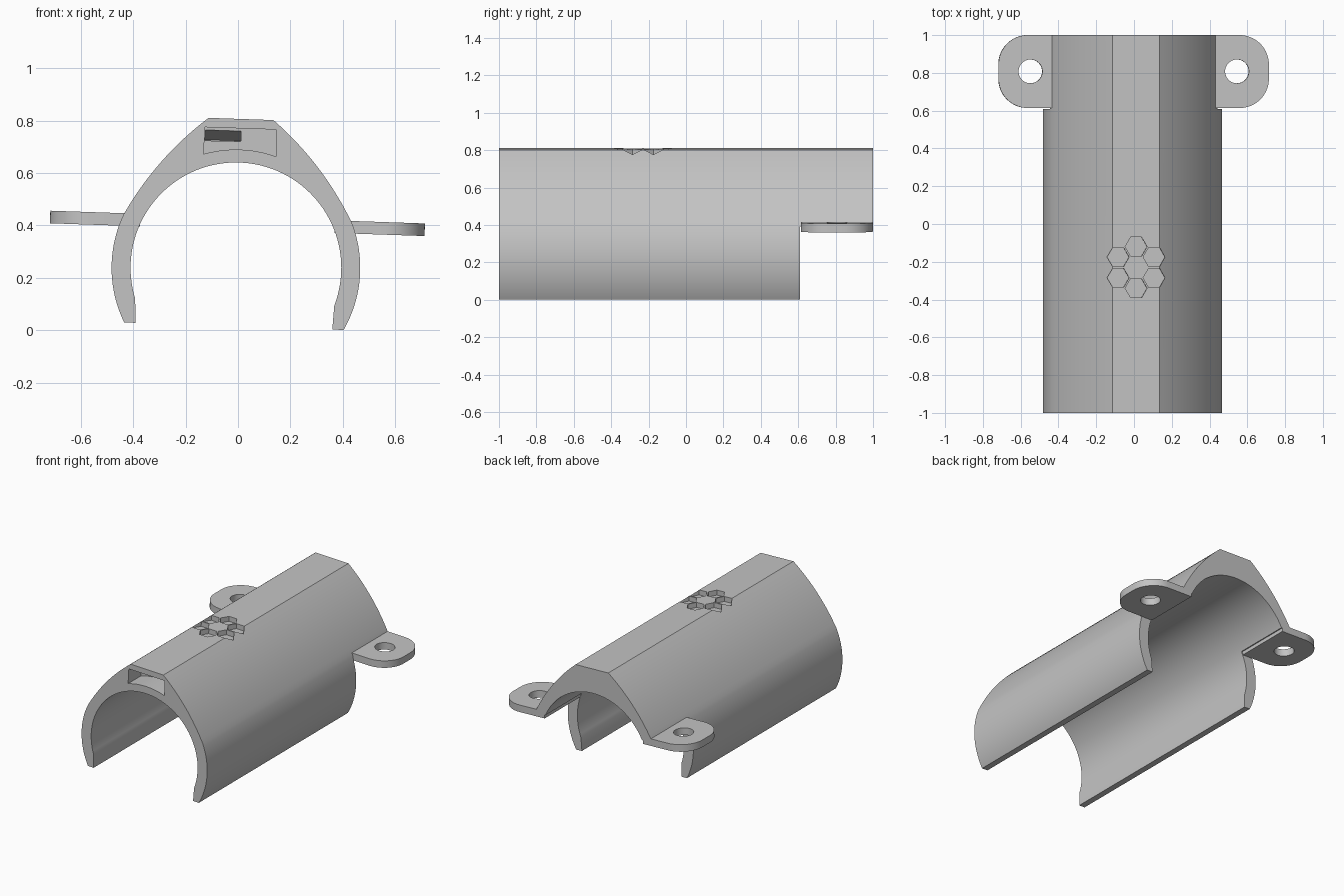
import bpy, bmesh
from math import sin, cos, pi, radians, asin, sqrt

cube = bpy.data.objects.get("Cube")
if cube:
    bpy.data.objects.remove(cube)

grey = bpy.data.materials.new("plain grey")
grey.use_nodes = True
grey.diffuse_color = (0.55, 0.55, 0.55, 1)
grey.node_tree.nodes["Principled BSDF"].inputs["Base Color"].default_value = (0.55, 0.55, 0.55, 1)

TILT = radians(1.95)
CENTRE = (-0.008, 0, 0.238)
INNER, OUTER = 0.4025, 0.475
BOTTOM, TOP, FLAT = -0.223, 0.569, 0.124
TAB_START = 0.61


def prism(name, outline, axis, start, end):
    """Extrude a 2D outline along y (outline in x, z) or z (outline in x, y)."""
    bm = bmesh.new()

    def ring(d):
        return [bm.verts.new((a, d, b) if axis == "y" else (a, b, d)) for a, b in outline]

    r0, r1 = ring(start), ring(end)
    bm.faces.new(r0)
    bm.faces.new(r1[::-1])
    for i in range(len(r0)):
        j = (i + 1) % len(r0)
        bm.faces.new((r0[i], r1[i], r1[j], r0[j]))
    bmesh.ops.recalc_face_normals(bm, faces=bm.faces)
    mesh = bpy.data.meshes.new(name)
    bm.to_mesh(mesh)
    bm.free()
    mesh.materials.append(grey)
    obj = bpy.data.objects.new(name, mesh)
    bpy.context.collection.objects.link(obj)
    return obj


def arc(r, a0, a1, n, cx=0, cy=0):
    return [(cx + r * cos(a0 + (a1 - a0) * i / n), cy + r * sin(a0 + (a1 - a0) * i / n))
            for i in range(n + 1)]


def mirrored(points):
    return [(-x, z) for x, z in reversed(points)]


def select(obj):
    bpy.ops.object.select_all(action="DESELECT")
    obj.select_set(True)
    bpy.context.view_layer.objects.active = obj


def cut(obj, cutter):
    cutter.hide_render = True
    mod = obj.modifiers.new("cut", "BOOLEAN")
    mod.operation, mod.solver, mod.object = "DIFFERENCE", "EXACT", cutter
    select(obj)
    bpy.ops.object.modifier_apply(modifier=mod.name)
    bpy.data.objects.remove(cutter)


def finish(obj):
    obj.location = CENTRE
    obj.rotation_euler.y = TILT
    select(obj)
    bpy.ops.object.shade_smooth_by_angle(angle=radians(15))


# Open tube with a flat ridge on top
outer = arc(OUTER, asin(BOTTOM / OUTER), asin(0.19 / OUTER), 24)
p0, p1, p2 = outer[-1], (0.318, 0.411), (FLAT, TOP)
for i in range(1, 17):
    t = i / 16
    outer.append(tuple((1 - t) ** 2 * a + 2 * t * (1 - t) * b + t * t * c
                       for a, b, c in zip(p0, p1, p2)))
low = asin(-0.131 / INNER)
inner = [(0.376, BOTTOM)] + arc(INNER, low, pi - low, 72) + [(-0.376, BOTTOM)]
shell = prism("tube_shell", outer + mirrored(outer) + inner[::-1], "y", -1, 1)

# Lower walls removed between the rear tabs
box = [(-1, -1), (1, -1), (1, 0.17), (-1, 0.17)]
cut(shell, prism("rear_cutter", box, "y", TAB_START, 1.2))

# Front pocket with curved floor and a deeper tapered channel
half = asin(0.138 / 0.452)
floor = arc(0.452, pi / 2 + half, pi / 2 - half, 12)
cut(shell, prism("pocket_cutter", floor + [(0.136, 0.533), (-0.136, 0.533)], "y", -1.1, -0.86))
channel = prism("channel_cutter", [(-0.134, 0.482), (0.002, 0.482), (0.002, 0.532), (-0.134, 0.532)],
                "y", -0.9, -0.7)
for v in channel.data.vertices:
    if v.co.y > -0.8 and v.co.z > 0.5:
        v.co.z = 0.485
cut(shell, channel)

# Ring of six hexagonal recesses
for k in range(6):
    a = pi / 2 + k * pi / 3
    hexagon = arc(0.058, 0, pi * 5 / 3, 5, 0.11 * cos(a), -0.23 + 0.11 * sin(a))
    cut(shell, prism("hexagon_cutter", hexagon, "z", TOP - 0.034, TOP + 0.1))
finish(shell)

# Mounting tabs with rounded corners and a screw hole
R, EDGE, IN = 0.155, 0.716, 0.372
for name, s in (("left_tab", 1), ("right_tab", -1)):
    outline = [(IN, TAB_START + 0.004)]
    outline += arc(R, -pi / 2, 0, 16, EDGE - R, TAB_START + 0.004 + R)
    outline += arc(R, 0, pi / 2, 16, EDGE - R, 1 - R) + [(IN, 1)]
    tab = prism(name, [(s * x, y) for x, y in outline], "z", 0.146, 0.194)
    hole = arc(0.063, 0, 2 * pi * 39 / 40, 39, s * 0.547, 0.808)
    cut(tab, prism("hole_cutter", hole, "z", 0, 0.4))
    finish(tab)
